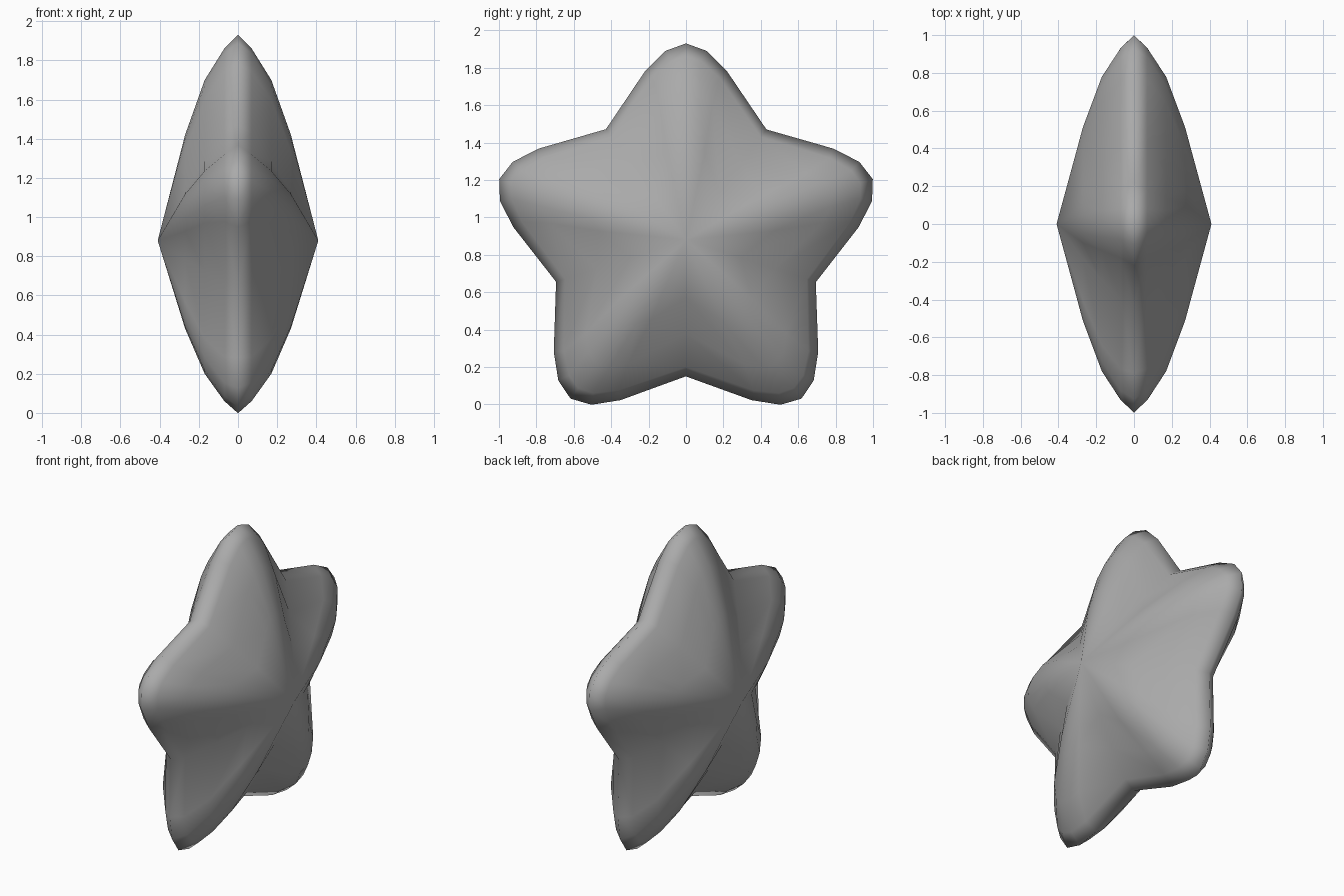
import bpy, bmesh, math
from mathutils import Matrix

cube = bpy.data.objects.get("Cube")
if cube:
    bpy.data.objects.remove(cube)

ARMS = 5
CENTRE_Z = 0.88
HALF_DEPTH = 0.41

# One half arm pointing up, listed as (sideways, outward) from tip to valley,
# for each ring from the rim inwards, with the ring's half thickness
RINGS = [
    (0.0, [(0, 1.05), (0.11, 1.01), (0.22, 0.90), (0.43, 0.59)]),
    (0.07, [(0, 0.98), (0.08, 0.955), (0.18, 0.865), (0.40, 0.55)]),
    (0.17, [(0, 0.82), (0.07, 0.79), (0.14, 0.72), (0.295, 0.406)]),
    (0.27, [(0, 0.54), (0.05, 0.52), (0.10, 0.46), (0.182, 0.25)]),
]

clay = bpy.data.materials.new("grey clay")
clay.use_nodes = True
grey = (0.4, 0.4, 0.4, 1)
clay.diffuse_color = grey
clay.node_tree.nodes["Principled BSDF"].inputs["Base Color"].default_value = grey


def ring_loop(bm, thickness, half_arm):
    """Repeat one mirrored arm around the centre as a closed loop."""
    arm = [(-s, r) for s, r in reversed(half_arm[1:-1])] + half_arm
    loop = []
    for i in range(ARMS):
        turn = Matrix.Rotation(-i * math.tau / ARMS, 3, 'X')
        for s, r in arm:
            point = turn @ Matrix(((0, 0, 0), (0, s, 0), (0, 0, r))) @ Matrix.Identity(3)
            loop.append(bm.verts.new((thickness, point[1][1] + point[1][2],
                                      point[2][1] + point[2][2])))
    return loop


# Puffy star: rings bridged from the rim up to the peak, both sides
bm = bmesh.new()
rim = ring_loop(bm, *RINGS[0])
for side in (1, -1):
    loops = [rim] + [ring_loop(bm, side * t, half) for t, half in RINGS[1:]]
    peak = bm.verts.new((side * HALF_DEPTH, 0, 0))
    count = len(rim)
    for outer, inner in zip(loops, loops[1:]):
        for i in range(count):
            j = (i + 1) % count
            bm.faces.new((outer[i], outer[j], inner[j], inner[i]))
    for i in range(count):
        bm.faces.new((loops[-1][i], loops[-1][(i + 1) % count], peak))
bmesh.ops.recalc_face_normals(bm, faces=bm.faces)

mesh = bpy.data.meshes.new("star")
bm.to_mesh(mesh)
bm.free()
mesh.materials.append(clay)
star = bpy.data.objects.new("star", mesh)
star.location.z = CENTRE_Z
bpy.context.collection.objects.link(star)
for face in mesh.polygons:
    face.use_smooth = True
